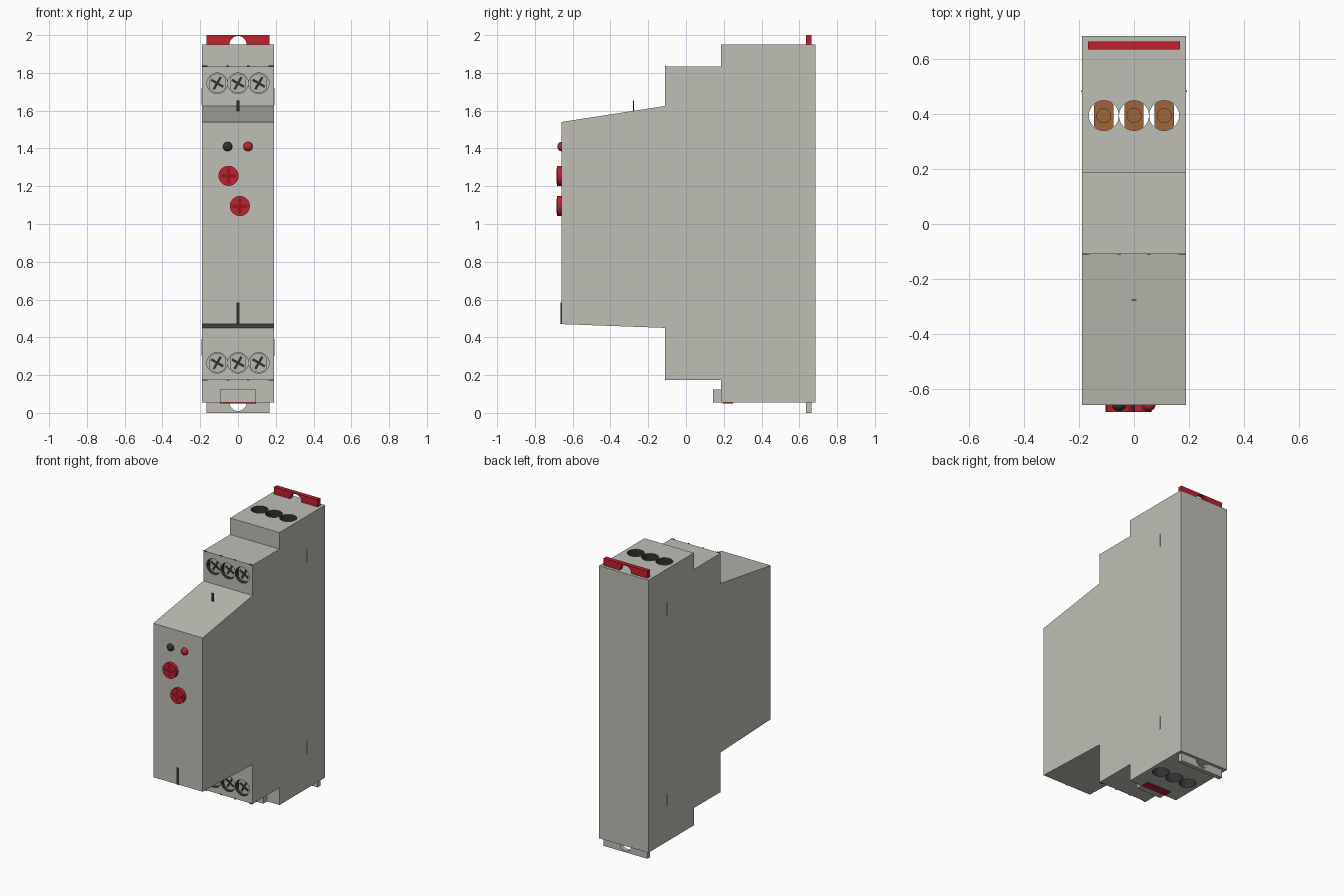
import bpy, bmesh, math
from mathutils import Matrix, Vector

cube = bpy.data.objects.get("Cube")
if cube:
    bpy.data.objects.remove(cube, do_unlink=True)


def material(name, rgb):
    m = bpy.data.materials.new(name)
    m.use_nodes = True
    m.diffuse_color = (*rgb, 1)
    m.node_tree.nodes["Principled BSDF"].inputs["Base Color"].default_value = (*rgb, 1)
    return m


GREY = material("housing grey", (0.52, 0.52, 0.47))
DARK = material("dark recess", (0.03, 0.032, 0.03))
RED = material("signal red", (0.52, 0.015, 0.028))
DEEP_RED = material("deep red", (0.3, 0.008, 0.015))
COPPER = material("copper", (0.35, 0.13, 0.04))
STEEL = material("screw steel", (0.47, 0.48, 0.44))

HALF_W = 0.19
COLUMNS = (-0.11, 0, 0.11)
FACE_Y = -0.66
STEP_Y = -0.11
HOLE_Y = 0.395
BASE, TOP = 0.055, 1.95
TURN = {"z": Matrix(), "y": Matrix.Rotation(math.pi / 2, 4, "X")}


def make(name, bm, *mats, smooth=False):
    bmesh.ops.recalc_face_normals(bm, faces=bm.faces)
    mesh = bpy.data.meshes.new(name)
    bm.to_mesh(mesh)
    bm.free()
    for m in mats:
        mesh.materials.append(m)
    ob = bpy.data.objects.new(name, mesh)
    bpy.context.collection.objects.link(ob)
    if smooth:
        bpy.ops.object.select_all(action="DESELECT")
        ob.select_set(True)
        bpy.context.view_layer.objects.active = ob
        bpy.ops.object.shade_smooth_by_angle(angle=math.radians(35))
    return ob


def cylinder(bm, centre, radius, depth, axis, flat=None):
    """Cylinder along an axis; flat trims its sides to x = +-flat."""
    verts = bmesh.ops.create_cone(
        bm, cap_ends=True, segments=32, radius1=radius, radius2=radius,
        depth=depth, matrix=TURN[axis])["verts"]
    for v in verts:
        if flat:
            v.co.x = max(-flat, min(flat, v.co.x))
        v.co += Vector(centre)


def box(bm, centre, size, angle=0):
    mat = (Matrix.Translation(centre) @ Matrix.Rotation(angle, 4, "Y")
           @ Matrix.Diagonal((*size, 1)))
    bmesh.ops.create_cube(bm, size=1, matrix=mat)


def prism(points, offset):
    """Closed profile extruded along the offset vector."""
    bm = bmesh.new()
    face = bm.faces.new([bm.verts.new(p) for p in points])
    new = bmesh.ops.extrude_face_region(bm, geom=[face])["geom"]
    bmesh.ops.translate(bm, vec=offset, verts=[g for g in new if isinstance(g, bmesh.types.BMVert)])
    return bm


def plate(name, centre, size, mat):
    bm = bmesh.new()
    box(bm, centre, size)
    return make(name, bm, mat)


# Stepped housing
profile = [(0.685, BASE), (0.685, TOP), (0.185, TOP), (0.185, 1.835),
           (STEP_Y, 1.835), (STEP_Y, 1.625), (FACE_Y, 1.54), (FACE_Y, 0.47),
           (STEP_Y, 0.45), (STEP_Y, 0.175), (0.185, 0.175), (0.185, BASE)]
housing = make("housing", prism([(-HALF_W, y, z) for y, z in profile],
                                (2 * HALF_W, 0, 0)), GREY, DARK)

# Wire holes through the housing and screw recesses, with dark walls
SCREW_Z = (1.745, 0.265)
bm = bmesh.new()
for x in COLUMNS:
    cylinder(bm, (x, HOLE_Y, 1), 0.0545, 2.2, "z")
    for z in SCREW_Z:
        cylinder(bm, (x, STEP_Y, z), 0.0545, 0.12, "y")
for f in bm.faces:
    f.material_index = 1 if len(f.verts) == 4 else 0
cutter = make("hole_cutter", bm, GREY, DARK)
cutter.hide_render = True
mod = housing.modifiers.new("holes", "BOOLEAN")
mod.operation = "DIFFERENCE"
mod.solver = "EXACT"
mod.object = cutter
graph = bpy.context.evaluated_depsgraph_get()
carved = bpy.data.meshes.new_from_object(housing.evaluated_get(graph))
housing.modifiers.clear()
housing.data = carved
bpy.data.objects.remove(cutter, do_unlink=True)

# Terminal screws and wire clamps
for row, z, clamp_z, out in (("upper", SCREW_Z[0], 1.7, 1), ("lower", SCREW_Z[1], 0.3, -1)):
    for i, x in enumerate(COLUMNS):
        bm = bmesh.new()
        cylinder(bm, (x, STEP_Y + 0.045, z), 0.051, 0.05, "y", flat=0.043)
        make(f"{row}_screw_{i + 1}", bm, STEEL, smooth=True)
        bm = bmesh.new()
        for turn in (30, 120):
            box(bm, (x, STEP_Y + 0.019, z), (0.075, 0.004, 0.013), math.radians(turn))
        make(f"{row}_screw_slot_{i + 1}", bm, DARK)
        bm = bmesh.new()
        cylinder(bm, (x, HOLE_Y, clamp_z), 0.0545, 0.02, "z", flat=0.035)
        cylinder(bm, (x, HOLE_Y, clamp_z + out * 0.012), 0.027, 0.012, "z")
        make(f"{row}_clamp_{i + 1}", bm, COPPER)


# Rail tabs with a half-round notch
def rail_tab(name, base, tip, mat):
    up = 1 if tip > base else -1
    arc = [(0.045 * math.cos(a), base + up * 0.045 * math.sin(a))
           for a in (math.pi * k / 16 for k in range(17))]
    outline = [(-0.168, base), (-0.168, tip), (0.168, tip), (0.168, base)] + arc
    make(name, prism([(x, 0.635, z) for x, z in outline], (0, 0.03, 0)), mat)


rail_tab("upper_rail_tab", TOP, 2.0, RED)
rail_tab("lower_rail_tab", BASE, 0.0, GREY)

# Release latch at the lower step
plate("release_latch", (0, 0.165, 0.09), (0.19, 0.045, 0.07), GREY)
plate("latch_underside", (0, 0.22, 0.053), (0.19, 0.055, 0.006), RED)

# Front lamps
for name, x, mat in (("dark_lamp", -0.055, DARK), ("red_lamp", 0.053, RED)):
    bm = bmesh.new()
    bmesh.ops.create_uvsphere(bm, u_segments=24, v_segments=12, radius=0.025,
                              matrix=Matrix.Translation((x, FACE_Y, 1.41))
                              @ Matrix.Diagonal((1, 0.85, 1, 1)))
    make(name, bm, mat, smooth=True)

# Adjusting knobs with cross slots
for name, x, z in (("upper_knob", -0.05, 1.255), ("lower_knob", 0.01, 1.095)):
    bm = bmesh.new()
    cylinder(bm, (x, FACE_Y - 0.01, z), 0.053, 0.028, "y")
    make(name, bm, RED, smooth=True)
    bm = bmesh.new()
    for turn in (0, 90):
        box(bm, (x, FACE_Y - 0.0235, z), (0.08, 0.003, 0.018), math.radians(turn))
    make(name + "_slot", bm, DEEP_RED)

# Centre markers on the front and the slope
plate("front_marker", (0, FACE_Y - 0.001, 0.5275), (0.018, 0.006, 0.115), DARK)
plate("slope_marker", (0, -0.277, 1.625), (0.018, 0.005, 0.06), DARK)

# Seam dashes at the terminal steps and small side ribs
for i, z in enumerate((1.835, 0.175)):
    for j, x in enumerate((-0.175, -0.055, 0.055, 0.175)):
        plate(f"seam_dash_{i + 1}_{j + 1}", (x, STEP_Y, z), (0.026 if abs(x) > 0.1 else 0.014, 0.004, 0.006), DARK)
for side, s in (("right", -1), ("left", 1)):
    for level, z in (("upper", 1.675), ("lower", 0.345)):
        plate(f"{side}_{level}_rib", (s * HALF_W, 0.483, z), (0.006, 0.006, 0.09), GREY)
